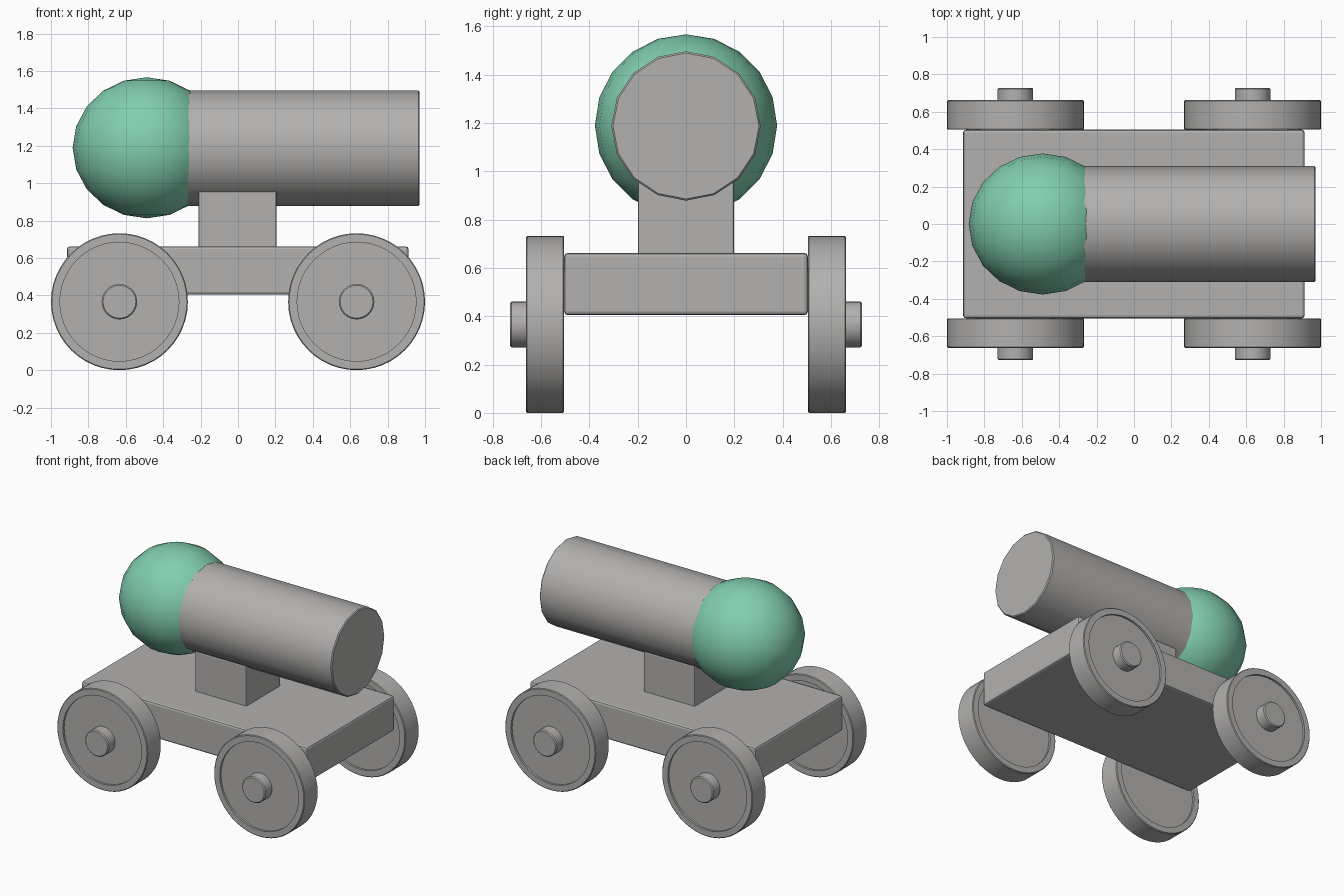
import bpy, bmesh, math
from mathutils import Matrix, Vector

if "Cube" in bpy.data.objects:
    bpy.data.objects.remove(bpy.data.objects["Cube"])


def material(name, rgb):
    m = bpy.data.materials.new(name)
    m.diffuse_color = (*rgb, 1)
    m.use_nodes = True
    m.node_tree.nodes["Principled BSDF"].inputs["Base Color"].default_value = m.diffuse_color
    return m


GREY = material("warm grey", (0.45, 0.44, 0.43))
GREEN = material("mint green", (0.22, 0.62, 0.43))


def finish(name, bm, mat, smooth=None, bevel=0):
    bmesh.ops.recalc_face_normals(bm, faces=bm.faces)
    mesh = bpy.data.meshes.new(name)
    bm.to_mesh(mesh)
    bm.free()
    mesh.materials.append(mat)
    ob = bpy.data.objects.new(name, mesh)
    bpy.context.collection.objects.link(ob)
    if smooth:
        bpy.ops.object.select_all(action='DESELECT')
        ob.select_set(True)
        bpy.context.view_layer.objects.active = ob
        bpy.ops.object.shade_smooth_by_angle(angle=math.radians(smooth))
    if bevel:
        mod = ob.modifiers.new("rounded edges", 'BEVEL')
        mod.width, mod.segments = bevel, 2
        mod.limit_method, mod.angle_limit = 'ANGLE', math.radians(40)
    return ob


def box(name, lo, hi, bevel):
    lo, hi = Vector(lo), Vector(hi)
    bm = bmesh.new()
    bmesh.ops.create_cube(bm, size=1, matrix=Matrix.Translation((lo + hi) / 2)
                          @ Matrix.Diagonal((*(hi - lo), 1)))
    return finish(name, bm, GREY, bevel=bevel)


def lathe(name, profile, centre, axis, sides):
    """Revolve (radius, distance along axis) points; both ends are capped."""
    bm = bmesh.new()
    turn = Vector((0, 0, 1)).rotation_difference(Vector(axis)).to_matrix()
    rings = []
    for r, d in profile:
        rings.append([bm.verts.new(Vector(centre) + turn @ Vector((
            r * math.cos(math.tau * i / sides),
            r * math.sin(math.tau * i / sides), d))) for i in range(sides)])
    for a, b in zip(rings, rings[1:]):
        for i in range(sides):
            j = (i + 1) % sides
            bm.faces.new((a[i], a[j], b[j], b[i]))
    bm.faces.new(rings[0])
    bm.faces.new(rings[-1])
    return finish(name, bm, GREY, smooth=30)


# Carriage bed and barrel support
box("carriage_bed", (-0.914, -0.504, 0.404), (0.912, 0.504, 0.662), 0.015)
box("barrel_support", (-0.21, -0.198, 0.60), (0.206, 0.198, 0.955), 0.008)

# Barrel with a softened muzzle edge
lathe("barrel", [(0.309, -0.50), (0.309, 0.964), (0.302, 0.971)],
      (0, 0, 1.187), (1, 0, 0), 16)

# Rounded breech, slightly longer than wide
bm = bmesh.new()
bmesh.ops.create_uvsphere(
    bm, u_segments=20, v_segments=10, radius=1,
    matrix=Matrix.Translation((-0.488, 0, 1.189))
    @ Matrix.Diagonal((0.396, 0.377, 0.377, 1)))
finish("breech_ball", bm, GREEN, smooth=60)

# Wheels recessed on both faces, each with a hub cap
R, RIM, W, DEPTH, E = 0.366, 0.318, 0.079, 0.015, 0.005
wheel = [(RIM, -W + DEPTH), (RIM, -W), (R - E, -W), (R, -W + E),
         (R, W - E), (R - E, W), (RIM, W), (RIM, W - DEPTH)]
hub = [(0.095, -0.05), (0.095, 0.138), (0.088, 0.145)]
for sx, xname in ((-1, "left"), (1, "right")):
    for sy, yname in ((-1, "front"), (1, "back")):
        c = (sx * 0.634, sy * 0.583, R)
        lathe(f"wheel_{yname}_{xname}", wheel, c, (0, sy, 0), 48)
        lathe(f"hub_{yname}_{xname}", hub, c, (0, sy, 0), 24)
